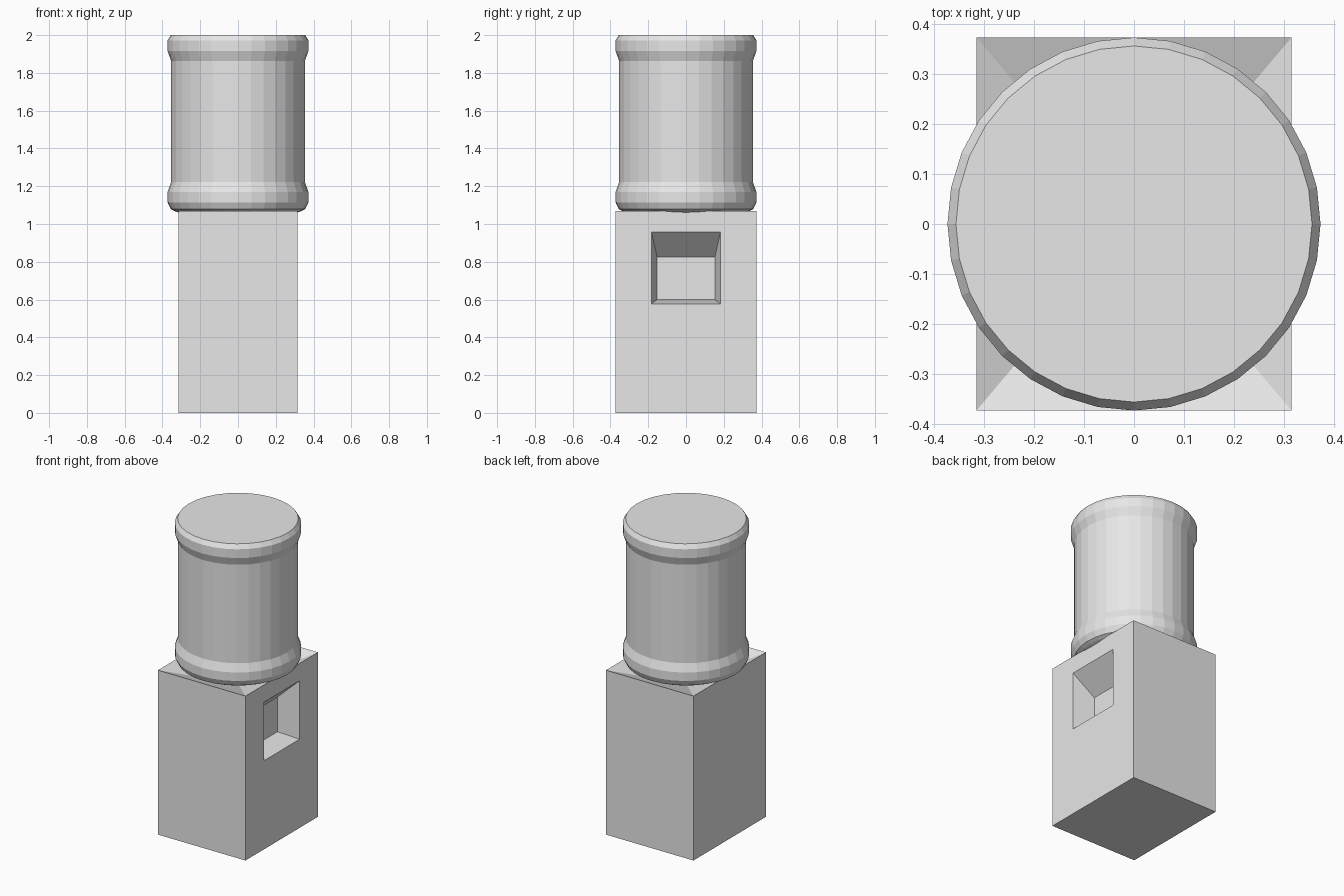
import bpy, bmesh, math
from mathutils import Vector

cube = bpy.data.objects.get("Cube")
if cube:
    bpy.data.objects.remove(cube, do_unlink=True)

grey = bpy.data.materials.new("light_grey_plastic")
grey.use_nodes = True
grey.diffuse_color = (0.8, 0.8, 0.8, 1)
grey.node_tree.nodes["Principled BSDF"].inputs["Base Color"].default_value = (0.8, 0.8, 0.8, 1)


def make_object(name, bm):
    bmesh.ops.recalc_face_normals(bm, faces=bm.faces)
    mesh = bpy.data.meshes.new(name)
    bm.to_mesh(mesh)
    bm.free()
    mesh.materials.append(grey)
    obj = bpy.data.objects.new(name, mesh)
    bpy.context.collection.objects.link(obj)
    return obj


def face_towards(bm, direction):
    bm.normal_update()
    return max(bm.faces, key=lambda f: f.normal.dot(Vector(direction)))


def inset_to(bm, face, place):
    """Inset a face and move each corner of the new inner face by a rule."""
    bmesh.ops.inset_individual(bm, faces=[face], thickness=0.02)
    for v in face.verts:
        v.co = place(v.co)


# Cabinet box
HX, HY, HZ = 0.315, 0.373, 1.07
bm = bmesh.new()
bmesh.ops.create_cube(bm, size=1)
for v in bm.verts:
    v.co = Vector((v.co.x * 2 * HX, v.co.y * 2 * HY, (v.co.z + 0.5) * HZ))

# Funnel sunk into the cabinet top
top = face_towards(bm, (0, 0, 1))
inset_to(bm, top, lambda c: Vector((math.copysign(HX * 0.2, c.x),
                                    math.copysign(HY * 0.2, c.y), HZ - 0.115)))

# Dispenser recess with tapered walls in the left side
def recess_corner(x, y0, y1, z0, z1, middle):
    return lambda c: Vector((x, y1 if c.y > 0 else y0, z1 if c.z > middle else z0))

side = face_towards(bm, (1, 0, 0))
inset_to(bm, side, recess_corner(HX, -0.183, 0.183, 0.577, 0.957, HZ / 2))
inset_to(bm, side, recess_corner(HX - 0.138, -0.153, 0.153, 0.60, 0.826, 0.767))
make_object("cabinet", bm)

# Bottle: radius and height profile, spun round z
profile = [(0, 0.96), (0.09, 0.96), (0.09, 0.99), (0.335, 1.068), (0.356, 1.079),
           (0.373, 1.115), (0.373, 1.17), (0.354, 1.222), (0.354, 1.863),
           (0.373, 1.915), (0.373, 1.972), (0.356, 2.0), (0, 2.0)]
bm = bmesh.new()
points = [bm.verts.new((r, 0, z)) for r, z in profile]
edges = [bm.edges.new(pair) for pair in zip(points, points[1:])]
bmesh.ops.spin(bm, geom=points + edges, axis=(0, 0, 1), cent=(0, 0, 0),
               angle=math.tau, steps=32, use_merge=True)
bmesh.ops.remove_doubles(bm, verts=bm.verts, dist=0.0005)
make_object("water_bottle", bm)
